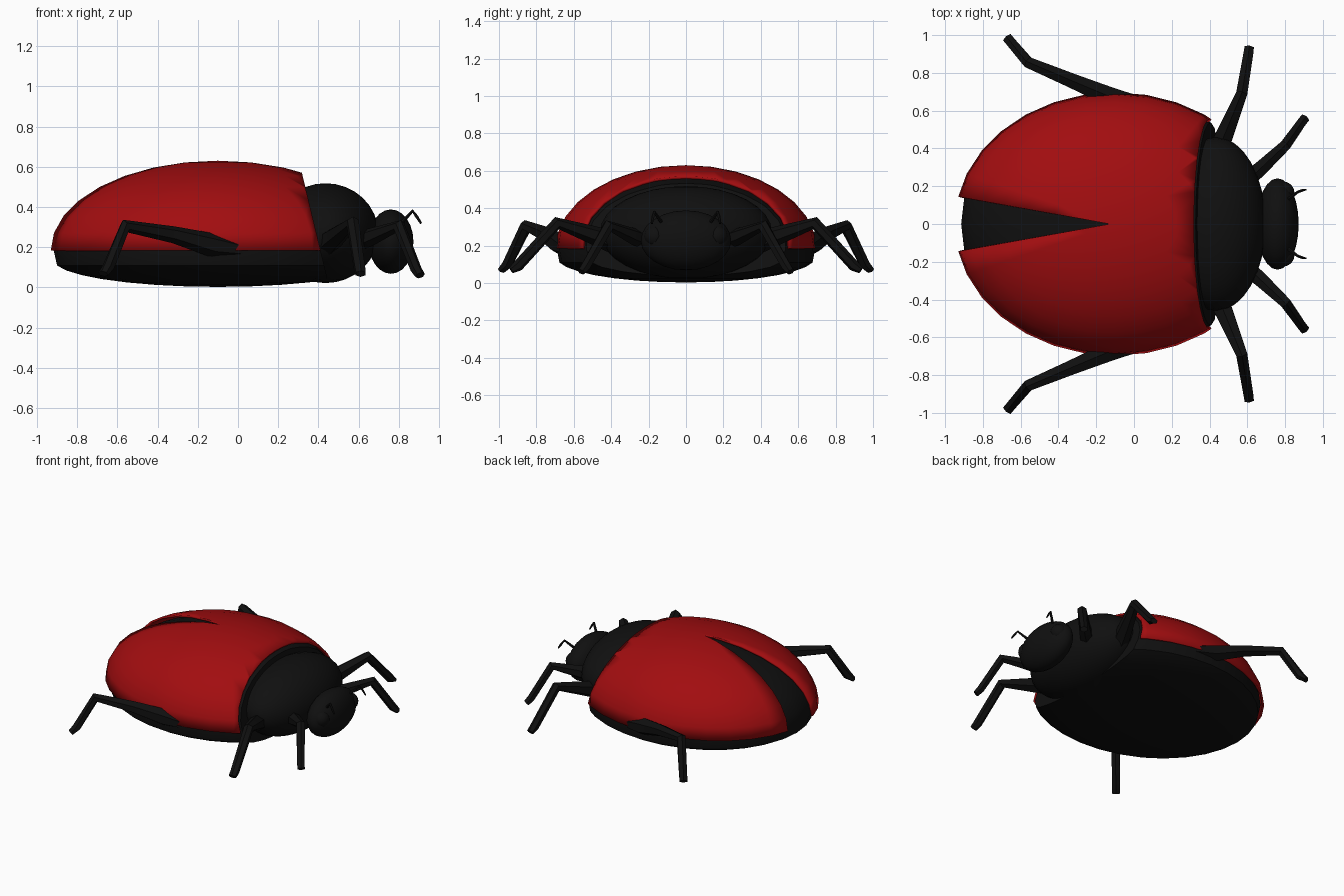
import bpy, bmesh
from math import radians, sin, cos
from mathutils import Vector

if "Cube" in bpy.data.objects:
    bpy.data.objects.remove(bpy.data.objects["Cube"], do_unlink=True)


def material(name, colour):
    m = bpy.data.materials.new(name)
    m.use_nodes = True
    m.diffuse_color = colour
    m.node_tree.nodes["Principled BSDF"].inputs["Base Color"].default_value = colour
    return m


RED = material("shell red", (0.36, 0.004, 0.005, 1))
BLACK = material("body black", (0.005, 0.005, 0.005, 1))


def finish(name, bm, mat, angle=40):
    bmesh.ops.recalc_face_normals(bm, faces=bm.faces)
    mesh = bpy.data.meshes.new(name)
    bm.to_mesh(mesh)
    bm.free()
    mesh.materials.append(mat)
    ob = bpy.data.objects.new(name, mesh)
    bpy.context.collection.objects.link(ob)
    bpy.ops.object.select_all(action='DESELECT')
    ob.select_set(True)
    bpy.context.view_layer.objects.active = ob
    bpy.ops.object.shade_smooth_by_angle(angle=radians(angle))
    return ob


def ball(segments=32, rings=16):
    bm = bmesh.new()
    bmesh.ops.create_uvsphere(bm, u_segments=segments, v_segments=rings, radius=1)
    return bm


def ellipsoid(name, centre, size, segments=32, rings=16):
    bm = ball(segments, rings)
    bmesh.ops.scale(bm, vec=size, verts=bm.verts)
    bmesh.ops.translate(bm, vec=centre, verts=bm.verts)
    return finish(name, bm, BLACK)


def cut(bm, point, normal, cap=False):
    """Remove the side the normal points to."""
    geom = bm.verts[:] + bm.edges[:] + bm.faces[:]
    res = bmesh.ops.bisect_plane(bm, geom=geom, dist=1e-4, plane_co=point,
                                 plane_no=normal, clear_outer=True)
    if cap:
        edges = [e for e in res["geom_cut"] if isinstance(e, bmesh.types.BMEdge)]
        bmesh.ops.holes_fill(bm, edges=edges)


def mirror_y(ob):
    mod = ob.modifiers.new("mirror", 'MIRROR')
    mod.use_axis = (False, True, False)


FRONT_CUT = (Vector((0.41, 0, 0.185)), Vector((1, 0, 0.24)))

# Abdomen: shallow dish below, dome above
bm = ball()
for v in bm.verts:
    x, y, z = v.co
    up = z > -0.001
    v.co = (-0.1 + 0.815 * x, 0.69 * y, 0.18 + 0.415 * z if up else 0.135 + 0.132 * z)
cut(bm, *FRONT_CUT, cap=True)
finish("abdomen", bm, BLACK)

# Wing covers: half dome, cut at the front and along the rear notch
bm = ball()
for v in bm.verts:
    v.co = (-0.1 + 0.85 * v.co.x, 0.697 * v.co.y, 0.185 + 0.445 * v.co.z)
cut(bm, (0, 0, 0.185), (0, 0, -1))
cut(bm, *FRONT_CUT)
cut(bm, (0, 0, 0), (0, -1, 0))
cut(bm, (-0.13, 0, 0), (-0.145, -0.8, 0))
wings = finish("wing_covers", bm, RED)
mirror_y(wings)
solid = wings.modifiers.new("thickness", 'SOLIDIFY')
solid.thickness = 0.015
solid.offset = -1

# Thorax, head and eyes
ellipsoid("thorax", (0.435, 0, 0.27), (0.262, 0.46, 0.248))
ellipsoid("head", (0.76, 0, 0.228), (0.112, 0.242, 0.16), 24, 12)
mirror_y(ellipsoid("eyes", (0.79, 0.165, 0.25), (0.06, 0.06, 0.06), 16, 8))


def limb(name, stations, sides=6):
    """Tapered limb through (x, y, z, half width, half height) stations."""
    bm = bmesh.new()
    points = [Vector(s[:3]) for s in stations]
    rings = []
    for i, s in enumerate(stations):
        before, after = points[max(i - 1, 0)], points[min(i + 1, len(points) - 1)]
        along = (after - before).normalized()
        side = along.cross(Vector((0, 0, 1))).normalized()
        top = side.cross(along)
        turns = [radians(360 * (k + 0.5) / sides) for k in range(sides)]
        rings.append([bm.verts.new(points[i] + side * cos(t) * s[3] + top * sin(t) * s[4])
                      for t in turns])
    for a, b in zip(rings, rings[1:]):
        for k in range(sides):
            n = (k + 1) % sides
            bm.faces.new((a[k], a[n], b[n], b[k]))
    bm.faces.new(rings[0])
    bm.faces.new(rings[-1])
    mirror_y(finish(name, bm, BLACK, 30))


# Legs: root, thigh, knee, shin, foot
limb("front_legs", [(0.56, 0.2, 0.22, 0.05, 0.05), (0.66, 0.285, 0.25, 0.045, 0.045),
                    (0.8, 0.415, 0.305, 0.033, 0.033), (0.885, 0.535, 0.09, 0.028, 0.028),
                    (0.905, 0.56, 0.06, 0.028, 0.02)])
limb("middle_legs", [(0.43, 0.35, 0.2, 0.06, 0.06), (0.47, 0.45, 0.24, 0.055, 0.055),
                     (0.57, 0.69, 0.32, 0.034, 0.034), (0.605, 0.9, 0.09, 0.03, 0.03),
                     (0.61, 0.935, 0.068, 0.028, 0.018)])
limb("hind_legs", [(0.12, 0.62, 0.17, 0.03, 0.025), (-0.12, 0.67, 0.208, 0.06, 0.06),
                   (-0.32, 0.755, 0.262, 0.045, 0.042), (-0.56, 0.855, 0.305, 0.033, 0.034),
                   (-0.645, 0.955, 0.1, 0.03, 0.03), (-0.67, 0.985, 0.068, 0.03, 0.018)])

# Antennae
limb("antennae", [(0.8, 0.12, 0.31, 0.01, 0.01), (0.835, 0.145, 0.345, 0.009, 0.009),
                  (0.868, 0.17, 0.38, 0.008, 0.008), (0.89, 0.178, 0.35, 0.008, 0.008),
                  (0.91, 0.182, 0.318, 0.005, 0.005)])
